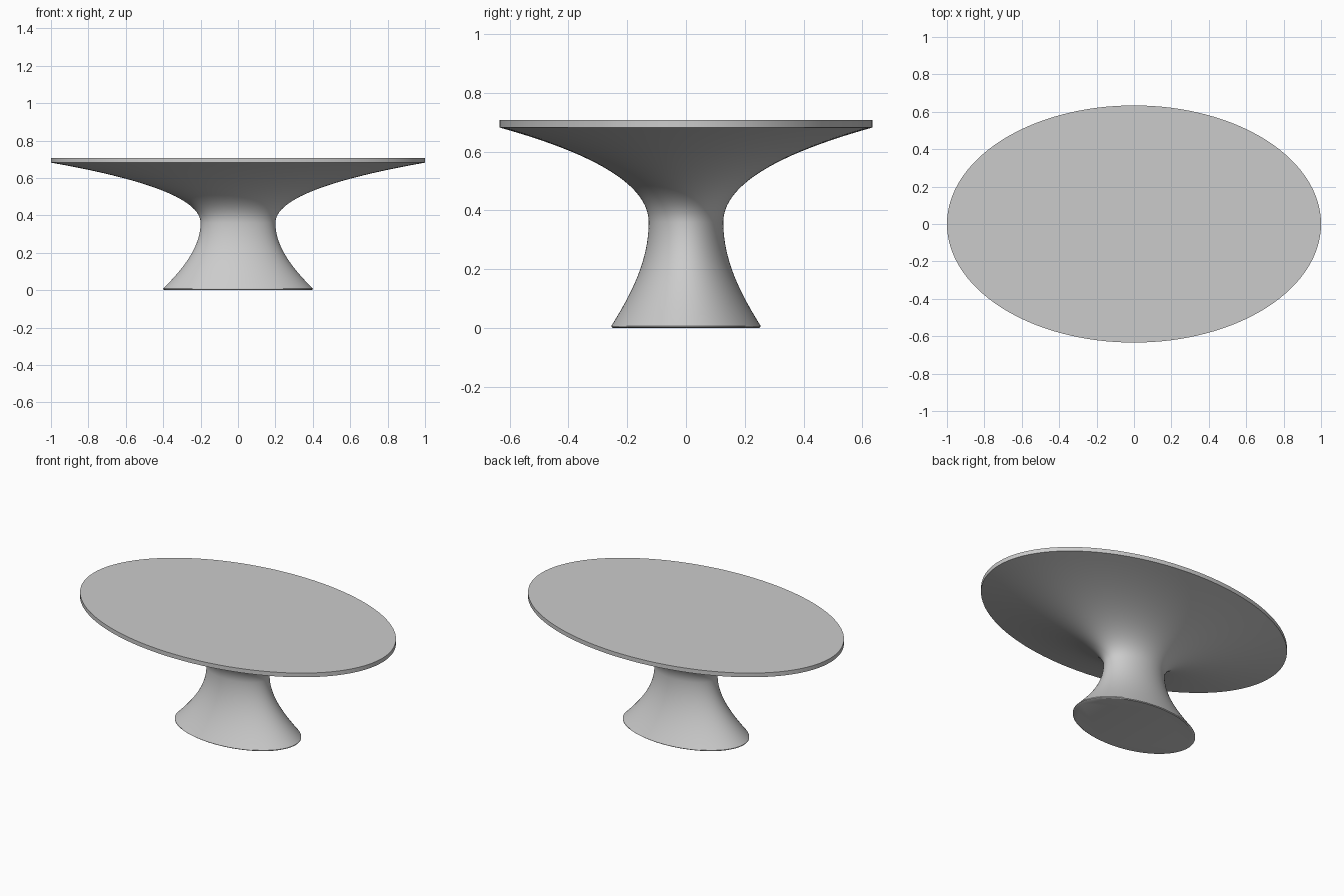
import bpy, bmesh, math
from mathutils import Vector
from mathutils.geometry import interpolate_bezier

if "Cube" in bpy.data.objects:
    bpy.data.objects.remove(bpy.data.objects["Cube"])

SIDES = 128
DEPTH = 0.634  # oval depth relative to its width


def make_material(name, color):
    mat = bpy.data.materials.new(name)
    mat.use_nodes = True
    mat.diffuse_color = color
    mat.node_tree.nodes["Principled BSDF"].inputs["Base Color"].default_value = color
    return mat


def bezier(points, steps):
    return [(p.x, p.y) for p in interpolate_bezier(*[Vector(p) for p in points], steps)]


def oval_lathe(name, profile, mat, close_top):
    """Sweep a (radius, height) profile around an oval and cap its ends."""
    bm = bmesh.new()
    rings = []
    for r, z in profile:
        rings.append([bm.verts.new((r * math.cos(a), r * DEPTH * math.sin(a), z))
                      for a in (math.tau * i / SIDES for i in range(SIDES))])
    for low, high in zip(rings, rings[1:]):
        for i in range(SIDES):
            j = (i + 1) % SIDES
            bm.faces.new((low[i], low[j], high[j], high[i]))
    if close_top:
        bm.faces.new(rings[-1])
    else:
        bm.faces.new(rings[0][::-1])
    mesh = bpy.data.meshes.new(name)
    bm.to_mesh(mesh)
    bm.free()
    mesh.materials.append(mat)
    obj = bpy.data.objects.new(name, mesh)
    bpy.context.collection.objects.link(obj)
    bpy.ops.object.select_all(action="DESELECT")
    obj.select_set(True)
    bpy.context.view_layer.objects.active = obj
    bpy.ops.object.shade_smooth_by_angle(angle=math.radians(30))
    return obj


grey = make_material("light_grey", (0.6, 0.6, 0.6, 1))

# Flared pedestal: foot up to the waist, then out to the underside of the top
foot = bezier([(0.40, 0.008), (0.31, 0.10), (0.20, 0.22), (0.20, 0.36)], 16)
flare = bezier([(0.20, 0.36), (0.20, 0.47), (0.42, 0.58), (1.0, 0.682)], 24)
oval_lathe("pedestal", [(0.392, 0.0), (0.40, 0.004)] + foot + flare[1:], grey, False)

# Thin oval table top with an upright rim
oval_lathe("table_top", [(1.0, 0.682), (1.0, 0.708)], grey, True)
